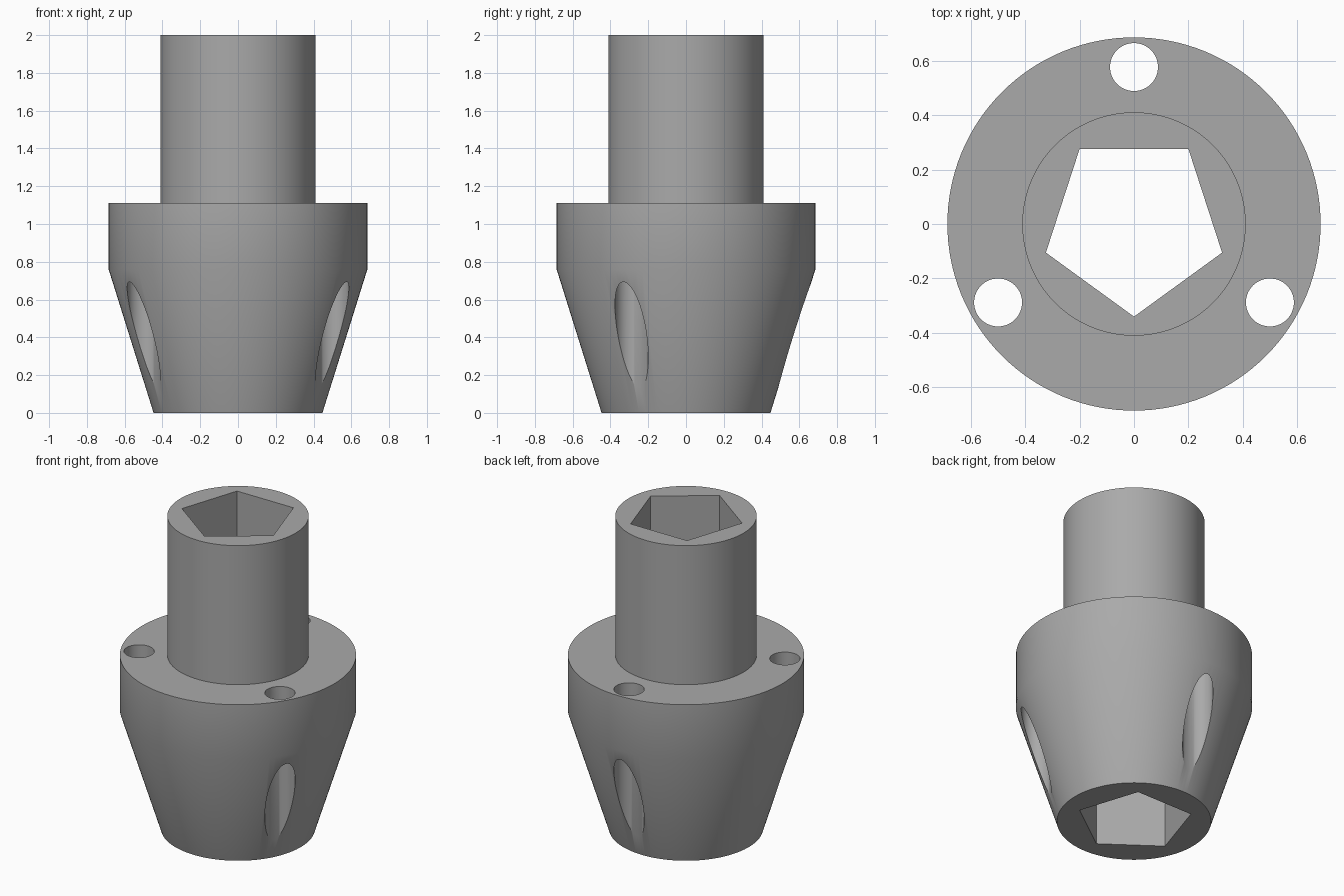
import bpy, bmesh, math

cube = bpy.data.objects.get("Cube")
if cube:
    bpy.data.objects.remove(cube, do_unlink=True)

SEGMENTS = 128

# Single grey material
grey = bpy.data.materials.new("plain grey")
grey.use_nodes = True
colour = (0.4, 0.4, 0.4, 1)
grey.diffuse_color = colour
grey.node_tree.nodes["Principled BSDF"].inputs["Base Color"].default_value = colour


def add_object(name, bm):
    bmesh.ops.recalc_face_normals(bm, faces=bm.faces)
    mesh = bpy.data.meshes.new(name)
    bm.to_mesh(mesh)
    bm.free()
    mesh.materials.append(grey)
    obj = bpy.data.objects.new(name, mesh)
    bpy.context.collection.objects.link(obj)
    return obj


def turned(name, profile, sides, start=0.0, centre=(0, 0)):
    """Closed solid of revolution from (radius, height) rings."""
    bm = bmesh.new()
    rings = []
    for radius, z in profile:
        angles = [start + math.tau * i / sides for i in range(sides)]
        rings.append([bm.verts.new((centre[0] + radius * math.cos(a),
                                    centre[1] + radius * math.sin(a), z))
                      for a in angles])
    for low, high in zip(rings, rings[1:]):
        for i in range(sides):
            j = (i + 1) % sides
            bm.faces.new((low[i], low[j], high[j], high[i]))
    bm.faces.new(rings[0])
    bm.faces.new(rings[-1])
    return add_object(name, bm)


# Tapered base, collar and upper sleeve
body = turned("socket_body", [(0.447, 0), (0.685, 0.76), (0.685, 1.11),
                              (0.41, 1.11), (0.41, 2)], SEGMENTS)

# Pentagonal bore with one corner facing the front
cutters = [turned("pentagon_cutter", [(0.34, -0.1), (0.34, 2.1)], 5, -math.pi / 2)]

# Three bolt holes that break out through the taper
for k in range(3):
    a = math.pi / 2 + k * math.tau / 3
    cutters.append(turned("bolt_hole_cutter", [(0.088, -0.1), (0.088, 1.3)], 64,
                          centre=(0.576 * math.cos(a), 0.576 * math.sin(a))))

for cutter in cutters:
    cutter.hide_render = True
    cut = body.modifiers.new("cut", 'BOOLEAN')
    cut.operation = 'DIFFERENCE'
    cut.solver = 'EXACT'
    cut.object = cutter

# Bake the cuts and discard the cutters
depsgraph = bpy.context.evaluated_depsgraph_get()
result = bpy.data.meshes.new_from_object(body.evaluated_get(depsgraph))
body.modifiers.clear()
body.data = result
for cutter in cutters:
    bpy.data.objects.remove(cutter, do_unlink=True)

# Smooth round walls, crisp rims
bpy.ops.object.select_all(action='DESELECT')
body.select_set(True)
bpy.context.view_layer.objects.active = body
bpy.ops.object.shade_smooth_by_angle(angle=math.radians(30))
